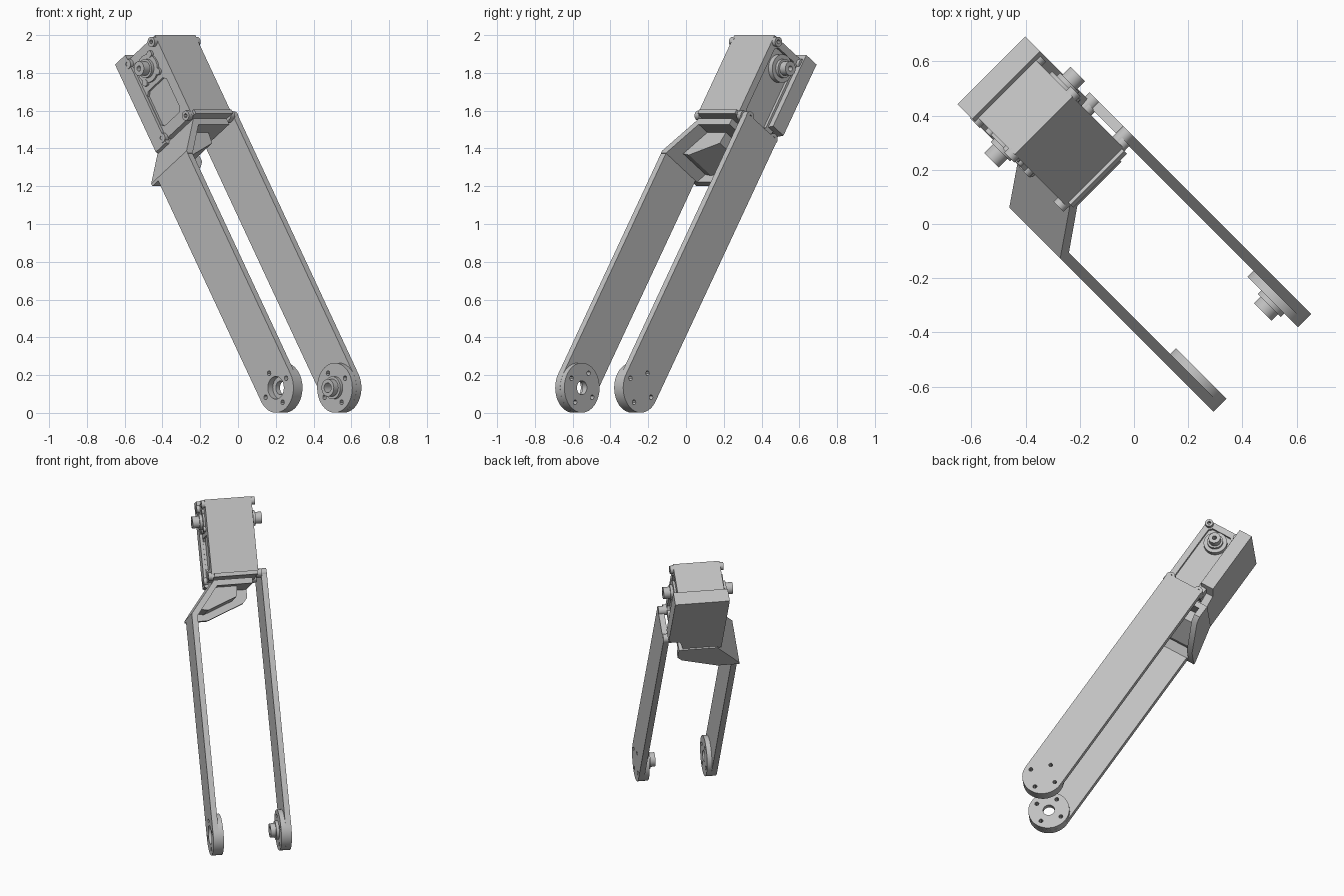
import bpy, bmesh, math
from mathutils import Matrix, Vector

cube = bpy.data.objects.get("Cube")
if cube:
    bpy.data.objects.remove(cube, do_unlink=True)

# Single painted-metal colour
grey = bpy.data.materials.new("light_grey")
grey.use_nodes = True
COL = (0.53, 0.53, 0.53, 1)
grey.diffuse_color = COL
grey.node_tree.nodes["Principled BSDF"].inputs["Base Color"].default_value = COL

# Leaning frame of the arm: N across the fork, W over its front edge, A up its length
TILT = math.radians(33.4)
S, C, R = math.sin(TILT), math.cos(TILT), math.sqrt(0.5)
N = Vector((R, R, 0))
W = Vector((C * R, -C * R, S))
A = Vector((-S * R, S * R, C))


def axes(x, y, z):
    return Matrix((x, y, z)).transposed().to_4x4()


SIDE = axes(-W, A, N)    # profiles given as (w, a), thick along N
CROSS = axes(N, A, W)    # profiles given as (n, a), thick along W


def prism(name, outline, lo, hi, holes=(), plane=SIDE):
    """Extruded flat profile with holes."""
    sign = -1 if plane is SIDE else 1
    curve = bpy.data.curves.new(name, 'CURVE')
    curve.dimensions = '2D'
    curve.fill_mode = 'BOTH'
    curve.extrude = (hi - lo) / 2
    for loop in (outline, *holes):
        sp = curve.splines.new('POLY')
        sp.points.add(len(loop) - 1)
        for p, (u, v) in zip(sp.points, loop):
            p.co = (sign * u, v, 0, 1)
        sp.use_cyclic_u = True
    tmp = bpy.data.objects.new(name + "_tmp", curve)
    bpy.context.collection.objects.link(tmp)
    dg = bpy.context.evaluated_depsgraph_get()
    mesh = bpy.data.meshes.new_from_object(tmp.evaluated_get(dg))
    bpy.data.objects.remove(tmp, do_unlink=True)
    bpy.data.curves.remove(curve)
    mesh.transform(plane @ Matrix.Translation((0, 0, (lo + hi) / 2)))
    bm = bmesh.new()
    bm.from_mesh(mesh)
    bmesh.ops.remove_doubles(bm, verts=bm.verts, dist=1e-5)
    bmesh.ops.recalc_face_normals(bm, faces=bm.faces)
    bm.to_mesh(mesh)
    bm.free()
    mesh.shade_smooth()
    mesh.set_sharp_from_angle(angle=math.radians(30))
    mesh.name = name
    mesh.materials.clear()
    mesh.materials.append(grey)
    ob = bpy.data.objects.new(name, mesh)
    bpy.context.collection.objects.link(ob)
    return ob


def arc(c, r, start=0, end=360, n=32):
    full = end - start == 360
    ang = [math.radians(start + (end - start) * i / (n if full else n - 1)) for i in range(n)]
    return [(c[0] + r * math.cos(t), c[1] + r * math.sin(t)) for t in ang]


def rect(u0, u1, v0, v1, cut=0.0):
    if not cut:
        return [(u0, v0), (u1, v0), (u1, v1), (u0, v1)]
    return [(u0 + cut, v0), (u1 - cut, v0), (u1, v0 + cut), (u1, v1 - cut),
            (u1 - cut, v1), (u0 + cut, v1), (u0, v1 - cut), (u0, v0 + cut)]


HUB = (0.545, -0.2)
RAD = 0.132
bolts = [arc((HUB[0] + 0.092 * math.cos(t), HUB[1] + 0.092 * math.sin(t)), 0.013, n=12)
         for t in (0, math.pi / 2, math.pi, 3 * math.pi / 2)]


def arm(top):
    return arc(HUB, RAD, 180, 360) + [(HUB[0] + RAD, top), (HUB[0] - RAD, top)]


# Fork arms with round hub ends
prism("right_arm", arm(1.455), 0.19, 0.227, bolts)
prism("left_arm", arm(1.21), -0.282, -0.245, bolts + [arc(HUB, 0.06)])
prism("right_hub_disc", arc(HUB, RAD), 0.159, 0.19, bolts)
prism("left_hub_disc", arc(HUB, RAD), -0.245, -0.214, bolts + [arc(HUB, 0.037)])
prism("right_hub_step", arc(HUB, 0.06), 0.14, 0.159, [arc(HUB, 0.026)])
prism("right_hub_boss", arc(HUB, 0.046), 0.106, 0.14, [arc(HUB, 0.026)])

# Folded bracket joining the left arm to the underside of the housing
prism("folded_bracket", [(-0.282, 1.2), (-0.245, 1.2), (-0.1, 1.383), (0.13, 1.383),
                         (0.13, 1.42), (-0.118, 1.42), (-0.282, 1.215)],
      0.36, 0.678, plane=CROSS)
prism("bracket_back_wall", [(-0.27, 1.2), (-0.14, 1.2), (0.1, 1.295), (0.13, 1.33),
                            (0.13, 1.41), (-0.12, 1.41)], 0.36, 0.4, plane=CROSS)
prism("bracket_rib", [(-0.22, 1.25), (-0.16, 1.24), (0.03, 1.315), (0.04, 1.39),
                      (-0.1, 1.39)], 0.4, 0.6, plane=CROSS)

# Motor housing and its rear shell
prism("housing", rect(0.42, 0.69, 1.435, 1.94), -0.115, 0.155)
prism("housing_lip", rect(0.42, 0.705, 1.435, 1.46), -0.115, 0.165)
prism("rear_shell", [(-0.148, 1.965), (0.205, 1.965), (0.205, 1.514), (0.13, 1.5),
                     (0.1, 1.41), (-0.13, 1.4), (-0.148, 1.41)], 0.37, 0.462, plane=CROSS)

# Side covers with sunken windows, corner screws and output shafts
SHAFT = (0.555, 1.818)
corners = [(w, a) for w in (0.45, 0.665) for a in (1.447, 1.915)]
covers = (("left", -0.13, -0.115, -1, [rect(0.465, 0.635, 1.5, 1.72, 0.02)], -0.205),
          ("right", 0.155, 0.172, 1, [rect(0.475, 0.65, 1.475, 1.9, 0.02)], 0.245))
for side, lo, hi, d, windows, tip in covers:
    prism(side + "_cover", rect(0.42, 0.69, 1.435, 1.94), lo, hi, windows)
    face = lo if d < 0 else hi
    for i, c in enumerate(corners):
        a, b = sorted((face - d * 0.01, face + d * 0.022))
        prism(f"{side}_screw_{i + 1}", arc(c, 0.026, n=20), a, b, [arc(c, 0.011, n=12)])
    for part, r, end in (("horn", 0.075, face + d * 0.012),
                         ("shaft_collar", 0.05, face + d * 0.03)):
        a, b = sorted((face - d * 0.02, end))
        prism(f"{side}_{part}", arc(SHAFT, r), a, b)
    a, b = sorted((face, tip))
    prism(side + "_shaft", arc(SHAFT, 0.038), a, b, [arc(SHAFT, 0.014, n=16)])

# Horn spokes on the left cover
for i in range(4):
    t = math.pi / 4 + i * math.pi / 2
    c = (SHAFT[0] + 0.078 * math.cos(t), SHAFT[1] + 0.078 * math.sin(t))
    prism(f"horn_spoke_{i + 1}", arc(c, 0.018, n=16), -0.145, -0.125)

# Screws where the right arm meets the housing
for i, w in enumerate((0.44, 0.65)):
    prism(f"arm_screw_{i + 1}", arc((w, 1.447), 0.03, n=20), 0.16, 0.227,
          [arc((w, 1.447), 0.012, n=12)])
